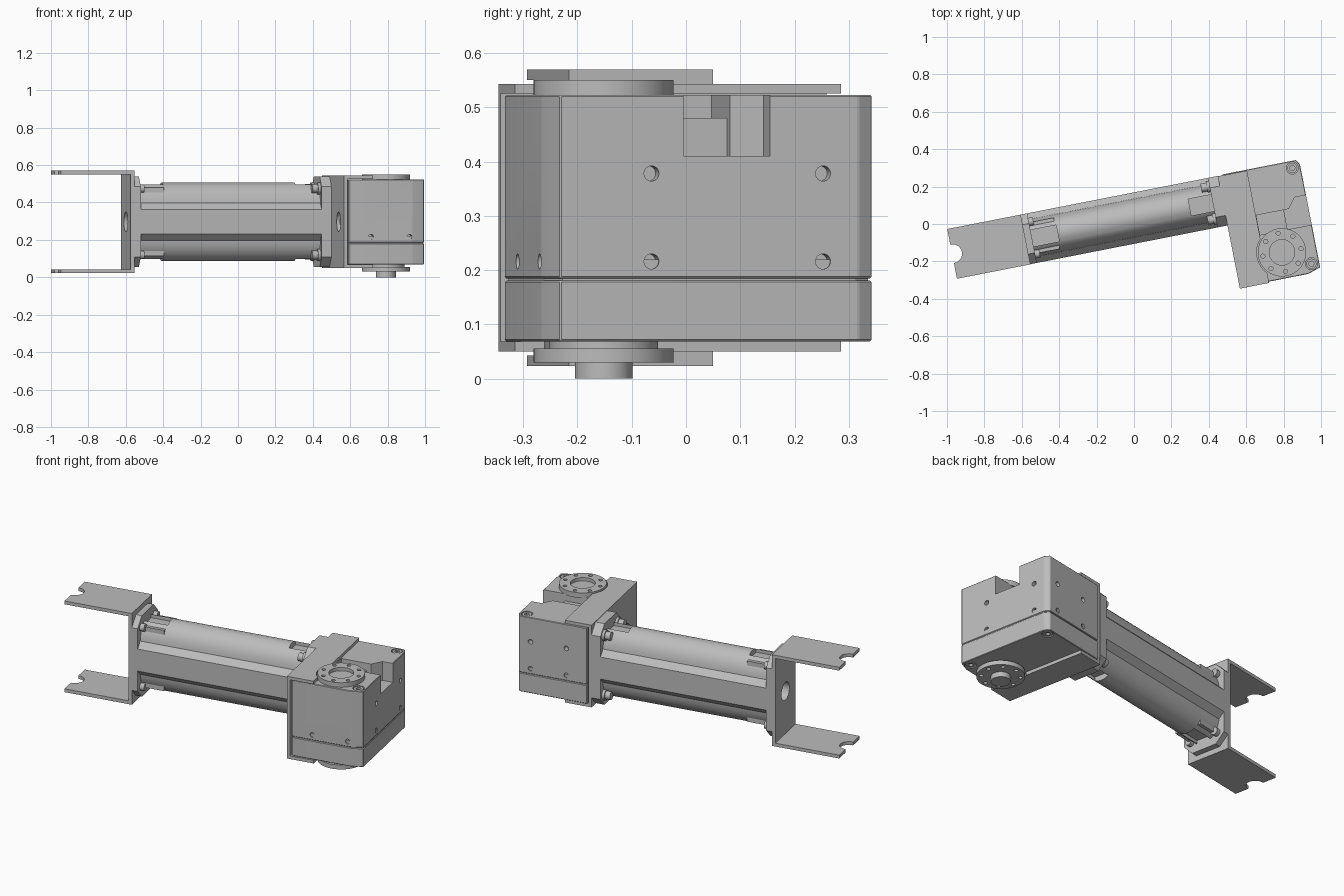
import bpy, bmesh, math
from mathutils import Matrix

cube = bpy.data.objects.get("Cube")
if cube:
    bpy.data.objects.remove(cube, do_unlink=True)

grey = bpy.data.materials.new("satin_grey")
grey.use_nodes = True
grey.diffuse_color = (0.5, 0.5, 0.5, 1)
grey.node_tree.nodes["Principled BSDF"].inputs["Base Color"].default_value = (0.5, 0.5, 0.5, 1)

# The whole arm is turned about z
TURN = Matrix.Translation((0.001, -0.005, 0)) @ Matrix.Rotation(math.radians(11.1), 4, 'Z')
MID_V, MID_Z = 0.036, 0.297                          # centre line of the arm


def prism(name, pts, lo, hi, axis='z', bevel=0.0):
    """Extrude a 2D outline along u (arm length), v (across) or z."""
    place = {'z': lambda a, b, h: (a, b, h),
             'u': lambda a, b, h: (h, a, b),
             'v': lambda a, b, h: (a, h, b)}[axis]
    bm = bmesh.new()
    rings = [[bm.verts.new(place(a, b, h)) for a, b in pts] for h in (lo, hi)]
    n = len(pts)
    bm.faces.new(rings[0])
    bm.faces.new(rings[1])
    for i in range(n):
        j = (i + 1) % n
        bm.faces.new((rings[0][i], rings[0][j], rings[1][j], rings[1][i]))
    bmesh.ops.recalc_face_normals(bm, faces=bm.faces[:])
    if bevel:
        bmesh.ops.bevel(bm, geom=bm.edges[:], offset=bevel, segments=1, affect='EDGES')
    bm.transform(TURN)
    me = bpy.data.meshes.new(name)
    bm.to_mesh(me)
    bm.free()
    me.materials.append(grey)
    ob = bpy.data.objects.new(name, me)
    bpy.context.collection.objects.link(ob)
    return ob


def circle(a, b, r, n=32):
    return [(a + r * math.cos(2 * math.pi * i / n), b + r * math.sin(2 * math.pi * i / n)) for i in range(n)]


def rect(a0, a1, b0, b1):
    return [(a0, b0), (a1, b0), (a1, b1), (a0, b1)]


def cut(ob, cutters):
    """Subtract the cutters, bake the result and remove them."""
    for c in cutters:
        c.hide_render = True
        m = ob.modifiers.new("cut", 'BOOLEAN')
        m.object, m.operation, m.solver = c, 'DIFFERENCE', 'EXACT'
    bpy.context.view_layer.update()
    me = bpy.data.meshes.new_from_object(ob.evaluated_get(bpy.context.evaluated_depsgraph_get()))
    ob.modifiers.clear()
    ob.data = me
    for c in cutters:
        bpy.data.objects.remove(c, do_unlink=True)


def smooth(ob, angle=35):
    bpy.ops.object.select_all(action='DESELECT')
    ob.select_set(True)
    bpy.context.view_layer.objects.active = ob
    bpy.ops.object.shade_smooth_by_angle(angle=math.radians(angle))


# Fork bracket on the free end: web, two flanges, round end notch
fork = prism("fork_bracket", [(-0.985, 0.023), (-0.585, 0.023), (-0.585, 0.57), (-0.985, 0.57),
                              (-0.985, 0.55), (-0.605, 0.55), (-0.605, 0.043), (-0.985, 0.043)],
             -0.1, 0.171, 'v')
cut(fork, [prism("notch", circle(-0.982, MID_V, 0.05), -0.1, 0.7),
           prism("web_hole", circle(MID_V, MID_Z, 0.053), -0.7, -0.5, 'u')])
smooth(fork)

# Motor end flanges: tall octagons
HALF_V, HALF_Z, CH = 0.135, 0.243, 0.055
octagon = []
for sv, sz in ((1, 1), (-1, 1), (-1, -1), (1, -1)):
    corner = [(MID_V + sv * HALF_V, MID_Z + sz * (HALF_Z - CH)),
              (MID_V + sv * (HALF_V - CH), MID_Z + sz * HALF_Z)]
    octagon += corner if sv * sz > 0 else corner[::-1]
for name, lo, hi in (("free_end_flange", -0.585, -0.55), ("drive_end_flange", 0.435, 0.489)):
    flange = prism(name, octagon, lo, hi, 'u')
    if lo < 0:
        cut(flange, [prism("bore", circle(MID_V, MID_Z, 0.053), -0.6, -0.56, 'u')])
        smooth(flange)

# Motor body: flat-sided barrel with a ledge each side, mirrored to a full section
quarter = [(0.135, 0.066), (0.102, 0.1), (0.099, 0.12), (0.09, 0.147), (0.076, 0.172),
           (0.054, 0.194), (0.028, 0.207), (0.01, 0.211)]
right_half = [(v, -z) for v, z in quarter[::-1]] + quarter
section = right_half + [(-v, -z) for v, z in right_half]
body = prism("motor_body", [(MID_V + v, MID_Z + z) for v, z in section], -0.55, 0.435, 'u')
pockets = []
for sz in (-1, 1):
    z0, z1 = sorted((MID_Z + sz * 0.178, MID_Z + sz * 0.3))
    for u0, u1 in ((-0.56, -0.41), (0.31, 0.45)):
        pockets.append(prism("pocket", rect(u0, u1, -0.01, 0.08), z0, z1))
cut(body, pockets)
smooth(body, 30)

# Flange screws, with long lugs at the free end
for sz in (-1, 1):
    for sv in (-1, 1):
        v, z = MID_V + sv * 0.088, MID_Z + sz * 0.178
        smooth(prism("free_end_screw", circle(v, z, 0.022, 20), -0.55, -0.525, 'u'))
        smooth(prism("drive_end_screw", circle(v, z, 0.024, 20), 0.39, 0.435, 'u'))
        smooth(prism("drive_end_washer", circle(v, z, 0.032, 20), 0.42, 0.435, 'u'))
        z0, z1 = sorted((MID_Z + sz * 0.14, MID_Z + sz * 0.182))
        prism("body_lug", rect(MID_V + sv * 0.05, MID_V + sv * 0.085, z0, z1), -0.55, -0.415, 'u')

# Channel bracket holding the gearbox
HORN_U, HORN_V = 0.747, -0.296
channel = prism("gearbox_bracket", [(0.489, 0.05), (0.648, 0.05), (0.648, 0.069), (0.508, 0.069),
                                    (0.508, 0.525), (0.648, 0.525), (0.648, 0.543), (0.489, 0.543)],
                -0.443, 0.169, 'v')
cut(channel, [prism("web_hole", circle(HORN_V, MID_Z, 0.053), 0.4, 0.55, 'u'),
              prism("horn_clearance", circle(HORN_U, HORN_V, 0.135, 48), 0, 0.6)])
smooth(channel)

# Gearbox: chamfered block, split by a seam into case and cover
outline = [(0.515, -0.436), (0.864, -0.436), (0.932, -0.414), (0.932, 0.146), (0.916, 0.174), (0.515, 0.174)]
case = prism("gearbox_case", outline, 0.185, 0.523, bevel=0.003)
cover = prism("gearbox_cover", outline, 0.069, 0.181, bevel=0.003)
prism("seam_core", [(0.72 + (u - 0.72) * 0.98, -0.13 + (v + 0.13) * 0.98) for u, v in outline], 0.15, 0.22)

case_cuts = [prism("relief_deep", [(0.8, -0.075), (0.827, -0.075), (0.871, -0.02), (1, -0.02),
                                   (1, -0.182), (0.8, -0.182)], 0.41, 0.6),
             prism("relief_shallow", rect(0.65, 0.81, -0.182, -0.075), 0.48, 0.6)]
for z in (0.216, 0.378):
    for v in (-0.2425, 0.0795):
        case_cuts.append(prism("side_hole", circle(v, z, 0.014), 0.9, 1, 'u'))
    for u in (0.637, 0.85):
        case_cuts.append(prism("back_hole", circle(u, z, 0.014), 0.14, 0.2, 'v'))
for u in (0.637, 0.848):
    case_cuts.append(prism("front_hole", circle(u, 0.216, 0.014), -0.5, -0.4, 'v'))

# Corner screws sunk into top and bottom of the gearbox
corners = ((0.888, 0.136), (0.89, -0.386))
cover_cuts = []
for u, v in corners:
    case_cuts.append(prism("top_bore", circle(u, v, 0.032), 0.505, 0.6))
    cover_cuts.append(prism("bottom_bore", circle(u, v, 0.032), 0, 0.088))
cut(case, case_cuts)
cut(cover, cover_cuts)
smooth(case, 14)
smooth(cover, 14)
for u, v in corners:
    for name, z0, z1, s0, s1 in (("top_screw", 0.5, 0.521, 0.51, 0.6), ("bottom_screw", 0.071, 0.093, 0, 0.083)):
        screw = prism(name, circle(u, v, 0.027), z0, z1)
        cut(screw, [prism("socket", circle(u, v, 0.015, 6), s0, s1)])
        smooth(screw)

# Output horns: drilled discs above and below, plus the lower neck and spigot
for name, z0, z1, bore in (("top_horn", 0.52, 0.55, True), ("bottom_horn", 0.03, 0.056, False)):
    horn = prism(name, circle(HORN_U, HORN_V, 0.129, 64), z0, z1)
    drill = (0.535, 0.6) if bore else (0, 0.045)
    holes = [prism("horn_hole", circle(u, v, 0.011, 16), *drill)
             for u, v in circle(HORN_U, HORN_V, 0.104, 8)]
    if bore:
        holes.append(prism("horn_bore", circle(HORN_U, HORN_V, 0.068, 48), 0.53, 0.6))
    cut(horn, holes)
    smooth(horn)
smooth(prism("horn_neck", circle(HORN_U, HORN_V, 0.1, 48), 0.05, 0.075))
smooth(prism("spigot", circle(HORN_U, HORN_V, 0.053, 48), 0, 0.035))
